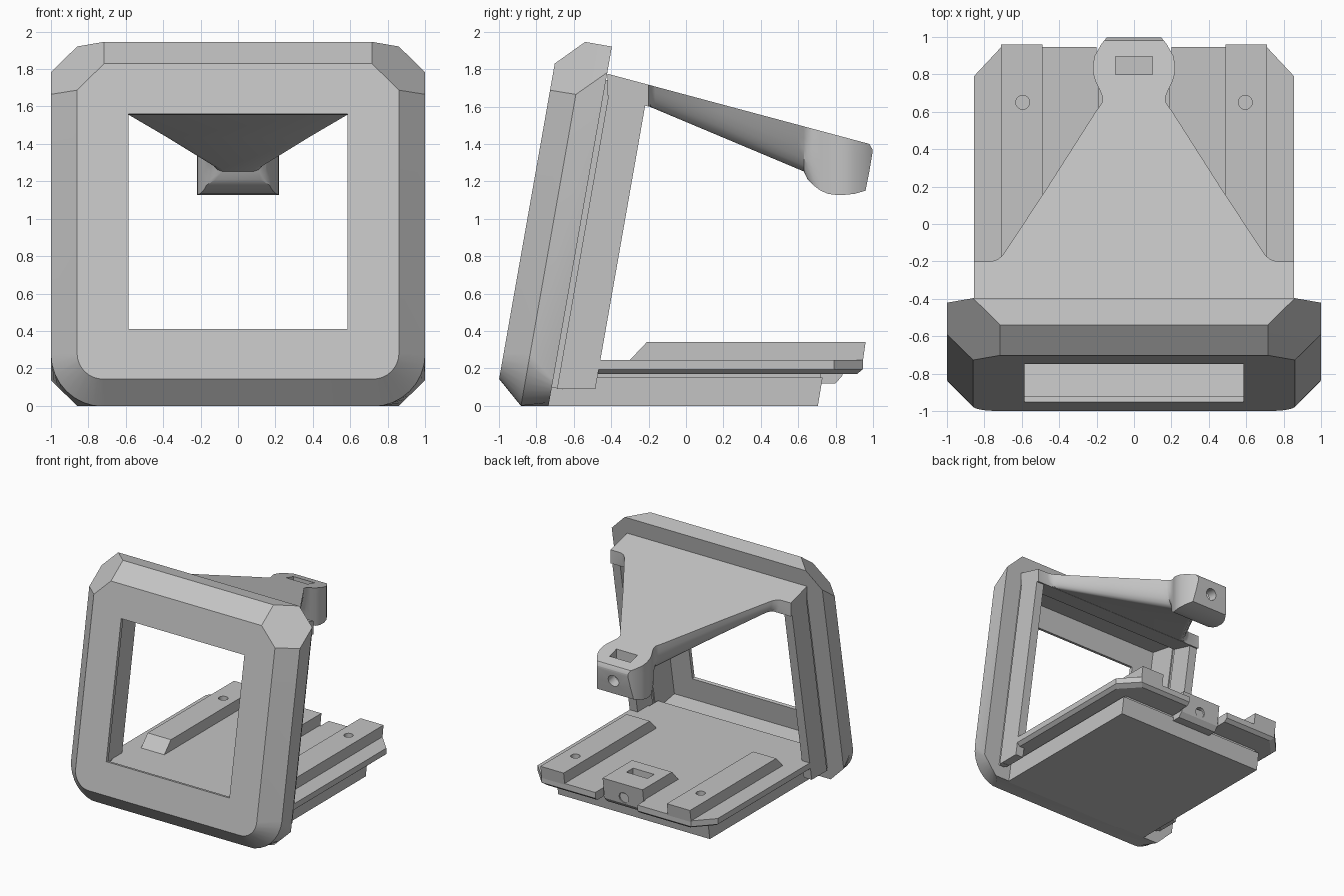
import bpy, bmesh, math
from mathutils import Vector

cube = bpy.data.objects.get("Cube")
if cube:
    bpy.data.objects.remove(cube, do_unlink=True)

GREY = (0.55, 0.55, 0.55, 1)
mat = bpy.data.materials.new("light grey plastic")
mat.use_nodes = True
mat.diffuse_color = GREY
mat.node_tree.nodes["Principled BSDF"].inputs["Base Color"].default_value = GREY

TILT = math.radians(10)
BACK_Y = -0.735          # foot of the bezel's rear plane


def tilted(x, u, n):
    """Point in the leaning bezel frame: u runs up the slope, n runs backwards."""
    s, c = math.sin(TILT), math.cos(TILT)
    return (x, BACK_Y + u * s + n * c, u * c - n * s)


def solid(name, loops):
    """Closed skin through loops of equal length, capped at both ends."""
    bm = bmesh.new()
    rings = [[bm.verts.new(p) for p in loop] for loop in loops]
    count = len(rings[0])
    for a, b in zip(rings, rings[1:]):
        for i in range(count):
            j = (i + 1) % count
            bm.faces.new((a[i], a[j], b[j], b[i]))
    bm.faces.new(rings[0])
    bm.faces.new(rings[-1])
    bmesh.ops.recalc_face_normals(bm, faces=bm.faces)
    mesh = bpy.data.meshes.new(name)
    bm.to_mesh(mesh)
    bm.free()
    mesh.materials.append(mat)
    ob = bpy.data.objects.new(name, mesh)
    bpy.context.collection.objects.link(ob)
    return ob


def side_prism(name, profile, x0, x1):
    """Side profile of (y, z) points extruded across x."""
    return solid(name, [[(x, y, z) for y, z in profile] for x in (x0, x1)])


def box(name, x, y0, y1, z0, z1):
    return side_prism(name, [(y0, z0), (y1, z0), (y1, z1), (y0, z1)], -x, x)


def tilted_box(name, x0, x1, u0, u1, n0, n1):
    corners = ((x0, u0), (x1, u0), (x1, u1), (x0, u1))
    return solid(name, [[tilted(x, u, n) for x, u in corners] for n in (n0, n1)])


def rod(start, end, radius):
    a, b = Vector(start), Vector(end)
    turn = (b - a).to_track_quat("Z", "Y").to_euler()
    bpy.ops.mesh.primitive_cylinder_add(vertices=32, radius=radius, depth=(b - a).length,
                                        location=(a + b) / 2, rotation=turn)
    return bpy.context.object


def activate(ob):
    bpy.ops.object.select_all(action="DESELECT")
    ob.select_set(True)
    bpy.context.view_layer.objects.active = ob


def cut(target, *cutters):
    for cutter in cutters:
        cutter.hide_render = True
        mod = target.modifiers.new("cut", "BOOLEAN")
        mod.operation, mod.solver, mod.object = "DIFFERENCE", "EXACT", cutter
        activate(target)
        bpy.ops.object.modifier_apply(modifier=mod.name)
        bpy.data.objects.remove(cutter, do_unlink=True)


def smooth(ob):
    activate(ob)
    bpy.ops.object.shade_smooth_by_angle(angle=math.radians(30))


# Bezel: chamfered top corners, rounded front bottom corners
def bezel_loop(n, half, u0, u1, low, high, rounded):
    right = []
    for k in range(9):
        a = k / 8 * math.pi / 2
        s, c = (math.sin(a), 1 - math.cos(a)) if rounded else (k / 8, k / 8)
        right.append((half - low + low * s, u0 + low * c))
    right += [(half, u1 - high), (half - high, u1)]
    outline = right + [(-x, u) for x, u in reversed(right)]
    points = [tilted(x, u, n) for x, u in outline]
    return [(x, y, max(z, 0)) for x, y, z in points]


bezel = solid("bezel", [
    bezel_loop(-0.285, 0.86, 0.095, 1.808, 0.14, 0.145, True),
    bezel_loop(-0.145, 1.0, -0.03, 1.95, 0.285, 0.285, True),
    bezel_loop(0, 1.0, 0, 1.95, 0.14, 0.14, False)])
cut(bezel,
    tilted_box("opening_cutter", -0.585, 0.585, 0.366, 1.534, -0.5, 0.2),
    tilted_box("cavity_cutter", -0.78, 0.78, 0.17, 1.73, -0.255, 0.2))
smooth(bezel)

# Side arms behind the bezel, with a narrower tongue against it
for side, s in (("left", 1), ("right", -1)):
    side_prism(side + "_arm", [(-0.69, 0.09), (-0.485, 0.09), (-0.20, 1.71), (-0.396, 1.765)],
               s * 0.78, s * 0.855)
    tilted_box(side + "_arm_tongue", s * 0.79, s * 0.84, 0.1, 1.77, -0.01, 0.06)


# Hood tapering back to a lug: y, half width, underside height, inward roll of the sides
def hood_top(y):
    return 1.77 - 0.268 * (y + 0.40) - (0.025 if y > 0.99 else 0)


def hood_under(y):
    return 1.61 - 0.42 * (y + 0.22)


def hood_section(y, w, low, roll):
    top = hood_top(y)
    right = []
    for k in range(7):
        a = k / 6 * math.pi / 2
        right.append((w - roll * (1 - math.cos(a)), y, top - (top - low) * math.sin(a)))
    return right + [(-x, y, z) for x, y, z in reversed(right)]


stations = [(-0.42, 0.855, 1.66, 0), (-0.20, 0.855, 1.60, 0)]
stations += [(y, w, hood_under(y), roll) for y, w, roll in
             [(-0.199, 0.76, 0.06), (-0.19, 0.73, 0.07), (-0.165, 0.70, 0.075),
              (0.2, 0.46, 0.1), (0.60, 0.205, 0.12), (0.63, 0.183, 0.1)]]
stations += [(0.65, 0.17, 1.21, 0.05), (0.68, 0.168, 1.18, 0), (0.72, 0.185, 1.15, 0),
             (0.76, 0.205, 1.133, 0), (0.80, 0.217, 1.128, 0), (0.85, 0.22, 1.128, 0),
             (0.90, 0.21, 1.133, 0), (0.96, 0.175, 1.15, 0), (0.98, 0.16, 1.25, 0),
             (0.997, 0.145, 1.355, 0)]
hood = solid("hood", [hood_section(*station) for station in stations])
cut(hood, box("nut_slot_cutter", 0.1, 0.80, 0.895, 1.2, 1.6),
    rod((0, 0.82, 1.30), (0, 1.1, 1.25), 0.05))
smooth(hood)

# Base block and the neck under the tray
side_prism("base_block", [(-0.75, 0), (0.705, 0), (0.73, 0.15), (-0.75, 0.15)], -0.72, 0.72)
box("base_neck", 0.69, -0.72, 0.72, 0.14, 0.18)


# Tray plate with chamfered rear corners, a narrow front tongue and a bevelled underside
def tray_loop(inset, z):
    w, back = 0.855 - inset, 0.945 - inset
    right = [(0.77, -0.72), (0.77, -0.6), (w, -0.6), (w, back - 0.155), (w - 0.145, back)]
    return [(x, y, z) for x, y in right + [(-x, y) for x, y in reversed(right)]]


tray = solid("tray", [tray_loop(0.03, 0.17), tray_loop(0, 0.195), tray_loop(0, 0.245)])
cut(tray, box("notch_cutter", 0.2, 0.83, 1.1, 0.1, 0.3))

# Rails with sloped front ends and screw holes
for side, s in (("left", 1), ("right", -1)):
    rail = side_prism(side + "_rail", [(-0.30, 0.245), (-0.21, 0.34), (0.96, 0.34),
                                       (0.94, 0.2), (-0.30, 0.2)], s * 0.49, s * 0.71)
    cut(rail, rod((s * 0.595, 0.65, 0.27), (s * 0.595, 0.65, 0.5), 0.037))
    smooth(rail)

# Hinge lug set into the tray's rear notch, with nut slot and bolt hole
lug = side_prism("tray_lug", [(0.37, 0.24), (0.46, 0.34), (0.86, 0.34), (0.835, 0.16),
                              (0.80, 0.12), (0.70, 0.12)], -0.19, 0.19)
cut(lug, box("nut_slot_cutter", 0.1, 0.575, 0.665, 0.2, 0.5),
    rod((0, 0.62, 0.215), (0, 1.1, 0.215), 0.045))
smooth(lug)
